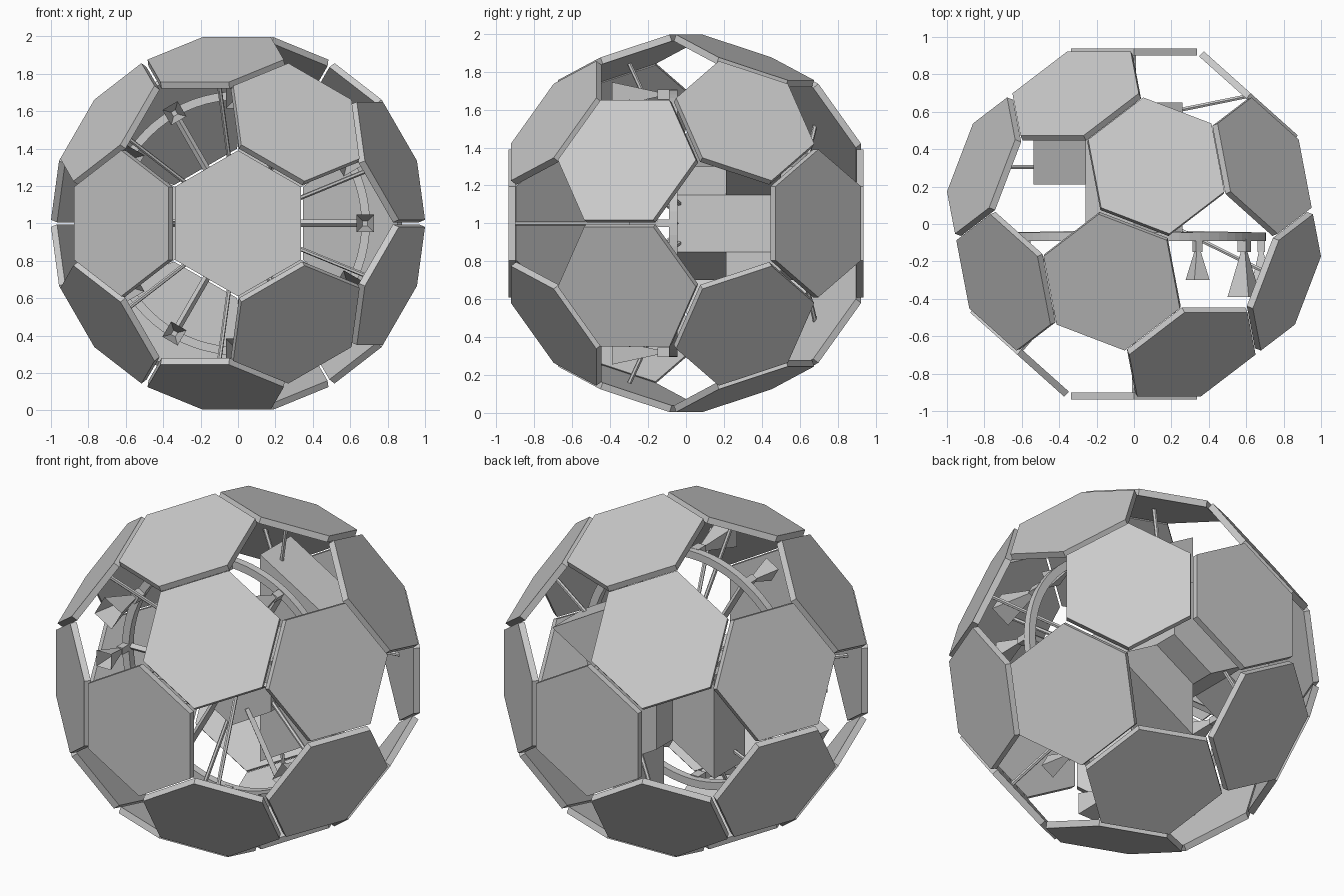
import bpy, bmesh, math
from mathutils import Vector, Matrix

cube = bpy.data.objects.get("Cube")
if cube:
    bpy.data.objects.remove(cube, do_unlink=True)

grey = bpy.data.materials.new("plain_grey")
grey.use_nodes = True
grey.diffuse_color = (0.6, 0.6, 0.6, 1)
grey.node_tree.nodes["Principled BSDF"].inputs["Base Color"].default_value = (0.6, 0.6, 0.6, 1)

CENTRE = Vector((0, 0, 1))


def finish(name, bm):
    """Turn a bmesh into a flat-shaded grey object around the sphere centre."""
    mesh = bpy.data.meshes.new(name)
    bm.to_mesh(mesh)
    bm.free()
    mesh.materials.append(grey)
    obj = bpy.data.objects.new(name, mesh)
    obj.location = CENTRE
    bpy.context.collection.objects.link(obj)
    return obj


def polar(radius, degrees, y):
    """Point around the y axis, angle measured from +x towards +z."""
    a = math.radians(degrees)
    return Vector((radius * math.cos(a), y, radius * math.sin(a)))


def prism(bm, outline, offset):
    """Extrude a closed outline along an offset vector."""
    low = [bm.verts.new(p) for p in outline]
    high = [bm.verts.new(p + offset) for p in outline]
    bm.faces.new(low)
    bm.faces.new(high[::-1])
    for i in range(len(low)):
        j = (i + 1) % len(low)
        bm.faces.new((low[j], low[i], high[i], high[j]))
    bmesh.ops.recalc_face_normals(bm, faces=bm.faces)


def rod(name, start, end, radius, sides=6):
    bm = bmesh.new()
    axis = end - start
    turn = axis.to_track_quat('Z', 'Y').to_matrix().to_4x4()
    bmesh.ops.create_cone(bm, cap_ends=True, segments=sides, radius1=radius, radius2=radius,
                          depth=axis.length, matrix=Matrix.Translation((start + end) / 2) @ turn)
    return finish(name, bm)


# Directions of the twenty panels, each with the hub height its strut starts from
tilt_near, tilt_far, spread = 41.81, 70.53, 22.24
panels = [(Vector((0, -1, 0)), 0.0, 0.6)]
for turn in (0, 120, 240):
    near, far = math.radians(tilt_near), math.radians(tilt_far)
    panels.append((polar(math.sin(near), turn + 180, -math.cos(near)), 0.03, 0.56))
    for side in (-spread, spread):
        panels.append((polar(math.sin(far), turn + side, -math.cos(far)), 0.09, 0.3))
panels = ([(n, front) for n, front, back in panels]
          + [(-n, back) for n, front, back in panels])
normals = [n for n, start in panels]

# Shell panels and the struts that carry them
OUTER, THICK, RADIUS = 0.937, 0.037, 0.39
for n, start in panels:
    neighbour = max((m for m in normals if m is not n), key=lambda m: m.dot(n))
    u = (neighbour - n * neighbour.dot(n)).normalized()
    v = n.cross(u)
    ring = []
    for k in range(6):
        a = math.radians(30 + 60 * k)
        ring.append(n * (OUTER - THICK) + (u * math.cos(a) + v * math.sin(a)) * RADIUS)
    bm = bmesh.new()
    prism(bm, ring, n * THICK)
    finish("shell_panel", bm)
    rod("panel_strut", Vector((0, start, 0)), n * (OUTER - THICK / 2), 0.012)

# Central hexagonal hub
bm = bmesh.new()
prism(bm, [polar(0.3, 30 + 60 * k, -0.06) for k in range(6)], Vector((0, 0.71, 0)))
finish("hub", bm)

# Three flared blocks on alternate hub faces
for turn in (60, 180, 300):
    bm = bmesh.new()
    prism(bm, [polar(r, turn + a, 0.21) for r, a in ((0.3, -30), (0.62, -30), (0.62, 30), (0.3, 30))],
          Vector((0, 0.29, 0)))
    finish("hub_block", bm)

# Square-section ring
bm = bmesh.new()
STEPS = 72
loops = []
for k in range(STEPS):
    loops.append([bm.verts.new(polar(r, 360 * k / STEPS, y))
                  for r, y in ((0.66, -0.09), (0.705, -0.09), (0.705, -0.045), (0.66, -0.045))])
for k in range(STEPS):
    a, b = loops[k], loops[(k + 1) % STEPS]
    for i in range(4):
        j = (i + 1) % 4
        bm.faces.new((a[i], a[j], b[j], b[i]))
bmesh.ops.recalc_face_normals(bm, faces=bm.faces)
finish("ring", bm)


def square(degrees, half, y):
    """Square facing along y, aligned with the ring radius."""
    mid, out, side = polar(0.68, degrees, y), polar(half, degrees, 0), polar(half, degrees + 90, 0)
    return [mid + out + side, mid - out + side, mid - out - side, mid + out - side]


# Twelve nozzles, alternately small and large, and the ring spokes
for k in range(12):
    angle = 30 * k
    large = k % 2 == 1
    half, mouth = (0.065, -0.39) if large else (0.047, -0.30)
    bm = bmesh.new()
    prism(bm, square(angle, 0.026 if large else 0.02, -0.15), Vector((0, 0.07, 0)))
    finish("nozzle_mount", bm)
    bm = bmesh.new()
    throat = [bm.verts.new(p) for p in square(angle, 0.012, -0.145)]
    rim = [bm.verts.new(p) for p in square(angle, half, mouth)]
    bm.faces.new(throat)
    for i in range(4):
        j = (i + 1) % 4
        bm.faces.new((throat[j], throat[i], rim[i], rim[j]))
    bmesh.ops.recalc_face_normals(bm, faces=bm.faces)
    finish("nozzle_horn", bm)
    if not large:
        rod("ring_spoke", polar(0.2, angle, -0.055), polar(0.67, angle, -0.065), 0.02, 4)
